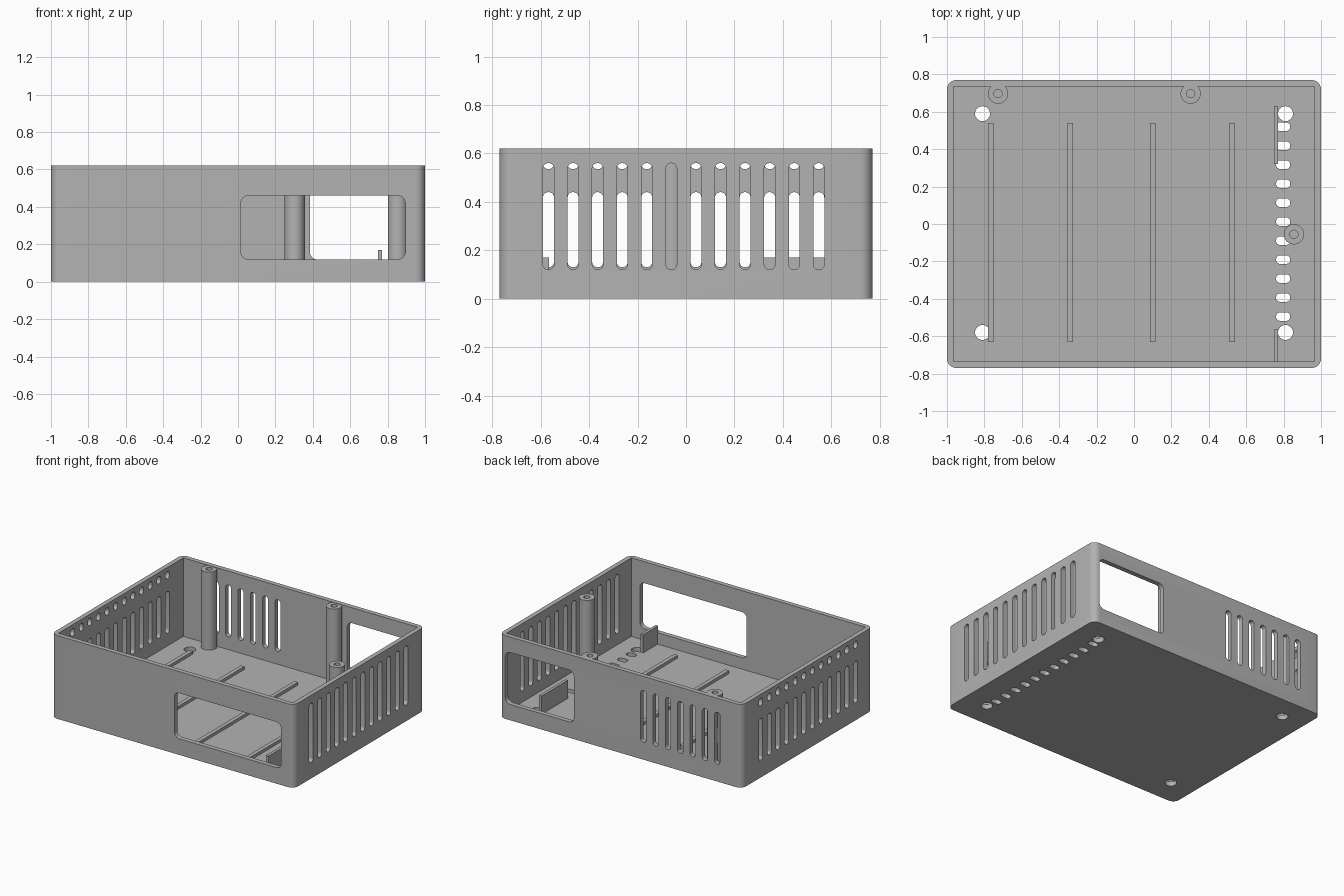
import bpy, bmesh, math
from mathutils import Vector

if "Cube" in bpy.data.objects:
    bpy.data.objects.remove(bpy.data.objects["Cube"], do_unlink=True)

WIDTH, DEPTH, HEIGHT, WALL = 2.0, 1.54, 0.62, 0.035
PITCH, SLOT = 0.1015, 0.045

grey = bpy.data.materials.new("plain_grey")
grey.use_nodes = True
grey.diffuse_color = (0.45, 0.45, 0.45, 1)
grey.node_tree.nodes["Principled BSDF"].inputs["Base Color"].default_value = grey.diffuse_color


def finish(name, bm):
    bmesh.ops.recalc_face_normals(bm, faces=bm.faces)
    mesh = bpy.data.meshes.new(name)
    bm.to_mesh(mesh)
    bm.free()
    mesh.materials.append(grey)
    obj = bpy.data.objects.new(name, mesh)
    bpy.context.collection.objects.link(obj)
    return obj


def smooth(obj):
    bpy.ops.object.select_all(action='DESELECT')
    obj.select_set(True)
    bpy.context.view_layer.objects.active = obj
    bpy.ops.object.shade_smooth_by_angle(angle=math.radians(30))


def prism(bm, axis, u, v, w, radius=0.0, steps=6):
    """Rounded rectangle u by v, extruded over the range w along an axis."""
    place = {'x': lambda a, b, c: (c, a, b),
             'y': lambda a, b, c: (a, c, b),
             'z': lambda a, b, c: (a, b, c)}[axis]
    outline = []
    corners = [(u[1], v[1], -1, -1), (u[0], v[1], 1, -1),
               (u[0], v[0], 1, 1), (u[1], v[0], -1, 1)]
    for i, (cu, cv, su, sv) in enumerate(corners):
        for k in range(steps + 1 if radius else 1):
            t = (i + k / steps) * math.pi / 2
            outline.append((cu + radius * (su + math.cos(t)),
                            cv + radius * (sv + math.sin(t))))
    bottom, top = [[bm.verts.new(place(a, b, c)) for a, b in outline] for c in w]
    bm.faces.new(bottom)
    bm.faces.new(top)
    for i in range(len(outline)):
        j = (i + 1) % len(outline)
        bm.faces.new((bottom[i], bottom[j], top[j], top[i]))
    bmesh.ops.remove_doubles(bm, verts=bottom + top, dist=1e-5)


def span(centre, size):
    return (centre - size / 2, centre + size / 2)


def slots(bm, axis, start, count, v, w):
    for i in range(count):
        prism(bm, axis, span(start + i * PITCH, SLOT), v, w, SLOT / 2 - 0.001)


def cut(obj, name, bm):
    cutter = finish(name, bm)
    cutter.hide_render = True
    mod = obj.modifiers.new(name, 'BOOLEAN')
    mod.operation = 'DIFFERENCE'
    mod.solver = 'EXACT'
    mod.object = cutter
    bpy.context.view_layer.objects.active = obj
    bpy.ops.object.modifier_apply(modifier=mod.name)
    bpy.data.objects.remove(cutter, do_unlink=True)


# Case: open tray with rounded upright corners
bm = bmesh.new()
prism(bm, 'z', span(0, WIDTH), span(0, DEPTH), (0, HEIGHT), 0.05)
case = finish("case", bm)
bm = bmesh.new()
prism(bm, 'z', span(0, WIDTH - 2 * WALL), span(0, DEPTH - 2 * WALL), (WALL, HEIGHT + 0.1))
cut(case, "cavity_cutter", bm)

# Openings through the walls and the floor
right, left = (0.94, 1.05), (-1.05, -0.94)
front, back = (-0.82, -0.72), (0.72, 0.82)
below = (-0.05, 0.06)
bm = bmesh.new()
slots(bm, 'x', -0.568, 12, (0.12, 0.56), right)
slots(bm, 'x', -0.568, 12, (0.13, 0.44), left)
slots(bm, 'x', -0.568, 12, (0.535, 0.59), left)
slots(bm, 'y', -0.797, 7, (0.13, 0.515), back)
prism(bm, 'y', (0.015, 0.895), (0.12, 0.46), front, 0.04)
prism(bm, 'y', (0.385, 0.95), (0.118, 0.505), back, 0.04)
for i in range(11):
    prism(bm, 'z', (0.76, 0.835), span(-0.495 + i * PITCH, SLOT), below, 0.02)
for x in (-0.81, 0.81):
    for y in (-0.58, 0.59):
        prism(bm, 'z', span(x, 0.08), span(y, 0.08), below, 0.0399)
cut(case, "opening_cutter", bm)
smooth(case)

# Low ribs across the floor
for i, x in enumerate((-0.765, -0.34, 0.1, 0.525)):
    bm = bmesh.new()
    prism(bm, 'z', span(x, 0.03), (-0.63, 0.54), (WALL - 0.005, WALL + 0.022))
    finish(f"floor_rib_{i + 1}", bm)

# Upright fences beside the floor vents
for name, y in (("front_fence", (-0.74, -0.565)), ("back_fence", (0.32, 0.63))):
    bm = bmesh.new()
    prism(bm, 'z', (0.748, 0.769), y, (WALL - 0.005, 0.17))
    finish(name, bm)

# Screw posts with blind holes
for i, (x, y) in enumerate(((-0.727, 0.697), (0.303, 0.697), (0.855, -0.055))):
    bm = bmesh.new()
    rings = []
    for radius, z in ((0.054, WALL - 0.005), (0.054, 0.617), (0.022, 0.617), (0.022, 0.3)):
        ring = bmesh.ops.create_circle(bm, segments=32, radius=radius)["verts"]
        bmesh.ops.translate(bm, verts=ring, vec=Vector((x, y, z)))
        rings.append(ring)
    for a, b in zip(rings, rings[1:]):
        for k in range(32):
            n = (k + 1) % 32
            bm.faces.new((a[k], a[n], b[n], b[k]))
    bm.faces.new(rings[0])
    bm.faces.new(rings[-1])
    smooth(finish(f"screw_post_{i + 1}", bm))
